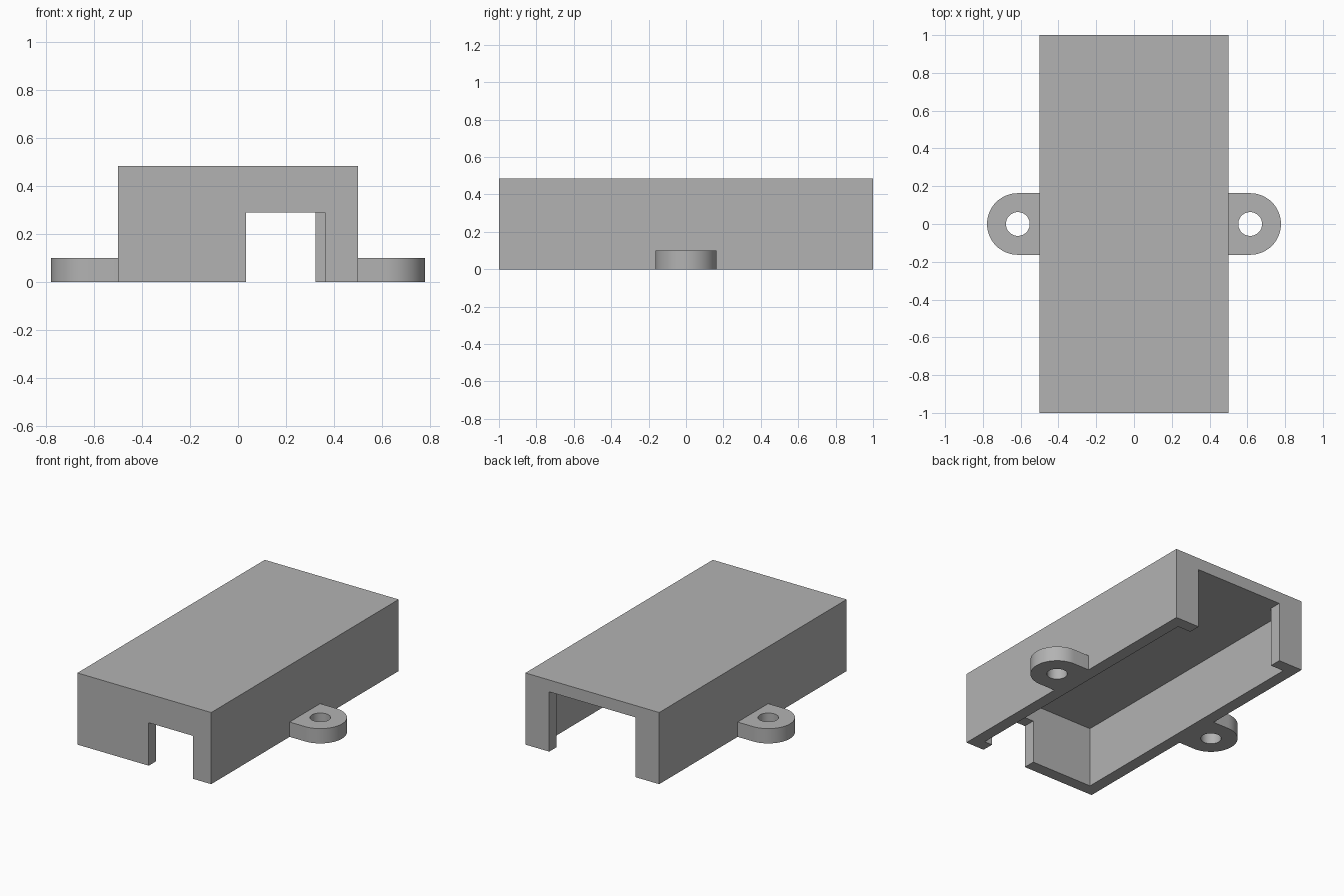
import bpy
import bmesh
from math import cos, sin, pi

if "Cube" in bpy.data.objects:
    bpy.data.objects.remove(bpy.data.objects["Cube"], do_unlink=True)

GREY = (0.45, 0.45, 0.45, 1.0)
grey = bpy.data.materials.new("matte_grey")
grey.use_nodes = True
grey.diffuse_color = GREY
grey.node_tree.nodes["Principled BSDF"].inputs["Base Color"].default_value = GREY

WIDTH, LENGTH, HEIGHT = 1.0, 2.0, 0.484
WALL = 0.08
TAB_R, TAB_H, HOLE_R, TAB_X = 0.163, 0.10, 0.063, 0.615


def prism(name, outline, z0, z1):
    """Extrude a plan outline from z0 to z1."""
    bm = bmesh.new()
    base = bm.faces.new([bm.verts.new((x, y, z0)) for x, y in outline])
    top = bmesh.ops.extrude_face_region(bm, geom=[base])["geom"]
    verts = [g for g in top if isinstance(g, bmesh.types.BMVert)]
    bmesh.ops.translate(bm, verts=verts, vec=(0, 0, z1 - z0))
    bmesh.ops.recalc_face_normals(bm, faces=bm.faces)
    mesh = bpy.data.meshes.new(name)
    bm.to_mesh(mesh)
    bm.free()
    mesh.materials.append(grey)
    obj = bpy.data.objects.new(name, mesh)
    bpy.context.collection.objects.link(obj)
    return obj


def box(name, x0, x1, y0, y1, z0, z1):
    return prism(name, [(x0, y0), (x1, y0), (x1, y1), (x0, y1)], z0, z1)


def arc(cx, radius, start, end, steps):
    angles = [start + (end - start) * i / steps for i in range(steps + 1)]
    return [(cx + radius * cos(a), radius * sin(a)) for a in angles]


def cut(obj, cutter):
    """Subtract the cutter, apply the result and discard the cutter."""
    cutter.hide_render = True
    mod = obj.modifiers.new("cut", "BOOLEAN")
    mod.operation = "DIFFERENCE"
    mod.solver = "EXACT"
    mod.object = cutter
    bpy.ops.object.select_all(action="DESELECT")
    bpy.context.view_layer.objects.active = obj
    obj.select_set(True)
    bpy.ops.object.modifier_apply(modifier=mod.name)
    bpy.data.objects.remove(cutter, do_unlink=True)


# Cover: hollow box, open underneath
hx, hy = WIDTH / 2, LENGTH / 2
roof = HEIGHT - WALL
cover = box("cover", -hx, hx, -hy, hy, 0, HEIGHT)
cut(cover, box("cavity", WALL - hx, hx - WALL, WALL - hy, hy - WALL, -0.1, roof))

# Offset front notch and full-height rear doorway
cut(cover, box("front_notch", 0.033, 0.363, -hy - 0.1, 0.1 - hy, -0.1, 0.29))
cut(cover, box("rear_opening", -0.322, 0.322, hy - 0.2, hy + 0.1, -0.1, roof))

# Rounded mounting tabs with screw holes
for name, side in (("left_mounting_tab", 1), ("right_mounting_tab", -1)):
    outline = [(hx, -TAB_R)] + arc(TAB_X, TAB_R, -pi / 2, pi / 2, 32) + [(hx, TAB_R)]
    tab = prism(name, [(side * x, y) for x, y in outline], 0, TAB_H)
    hole = arc(side * TAB_X, HOLE_R, 0, 2 * pi, 48)[:-1]
    cut(tab, prism("screw_hole", hole, -0.1, TAB_H + 0.1))
    bpy.ops.object.shade_smooth_by_angle(angle=pi / 6)
